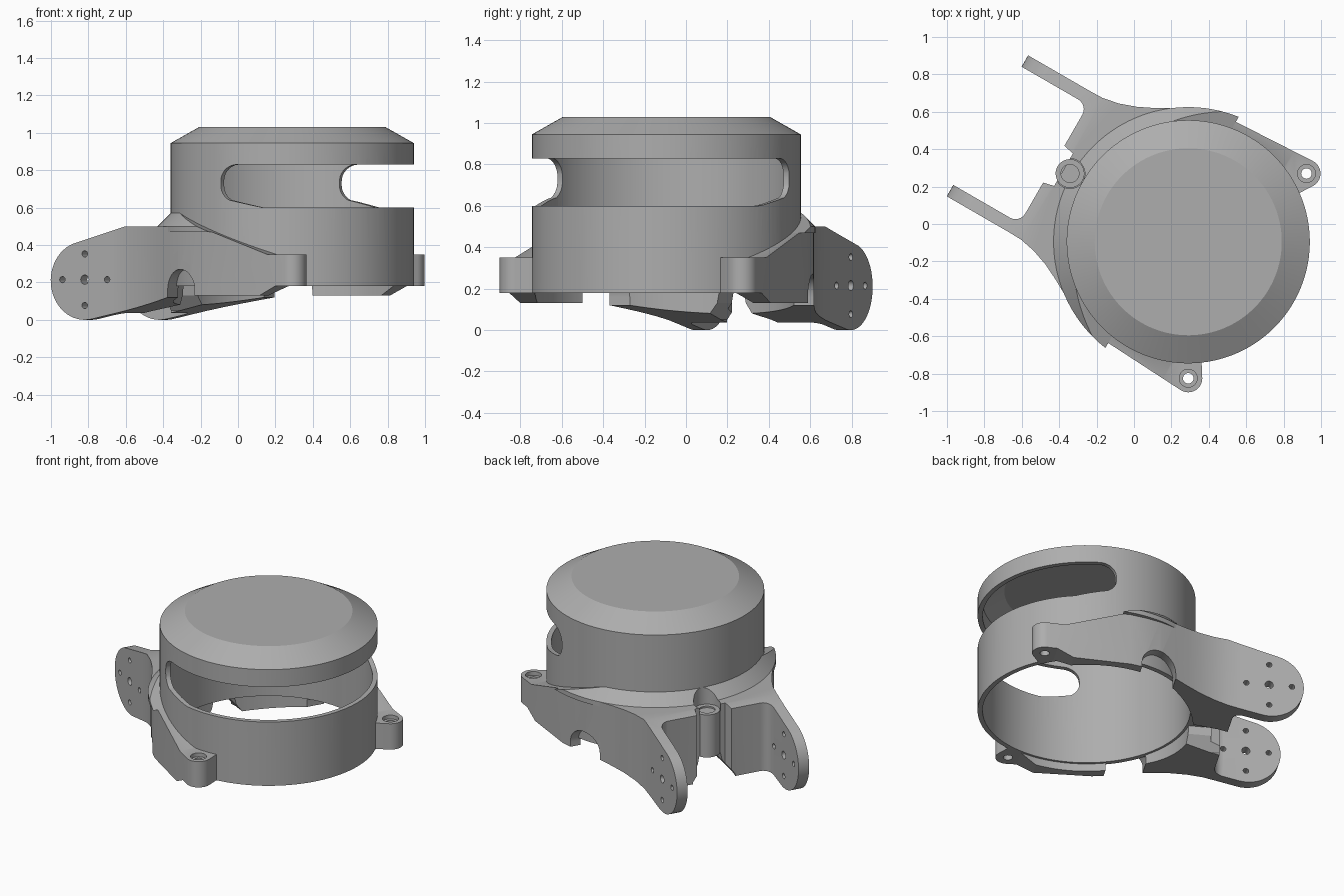
import bpy, bmesh, math
from math import sin, cos, radians, sqrt
from mathutils import Matrix

cube = bpy.data.objects.get("Cube")
if cube:
    bpy.data.objects.remove(cube, do_unlink=True)

# Local frame: drum axis at the origin, arms pointing along +x
PLACE = Matrix.Translation((0.29, -0.095, 0)) @ Matrix.Rotation(radians(150), 4, 'Z')

grey = bpy.data.materials.new("plain grey")
grey.use_nodes = True
grey.diffuse_color = (0.42, 0.42, 0.42, 1)
grey.node_tree.nodes["Principled BSDF"].inputs["Base Color"].default_value = (0.42, 0.42, 0.42, 1)


def finish(name, bm):
    bmesh.ops.recalc_face_normals(bm, faces=bm.faces)
    mesh = bpy.data.meshes.new(name)
    bm.to_mesh(mesh)
    bm.free()
    ob = bpy.data.objects.new(name, mesh)
    bpy.context.collection.objects.link(ob)
    mesh.materials.append(grey)
    return ob


def prism(name, pts, axis, lo, hi):
    """Extrude a closed outline along the given axis."""
    def place(p, d):
        a, b = p
        return {'x': (d, a, b), 'y': (a, d, b), 'z': (a, b, d)}[axis]
    bm = bmesh.new()
    low = [bm.verts.new(place(p, lo)) for p in pts]
    high = [bm.verts.new(place(p, hi)) for p in pts]
    bm.faces.new(low)
    bm.faces.new(high)
    for i in range(len(pts)):
        j = (i + 1) % len(pts)
        bm.faces.new((low[i], low[j], high[j], high[i]))
    return finish(name, bm)


def arc(cx, cy, r, a0, a1, n):
    return [(cx + r * cos(radians(a0 + (a1 - a0) * i / n)),
             cy + r * sin(radians(a0 + (a1 - a0) * i / n))) for i in range(n + 1)]


def cyl(name, x, y, r, lo, hi, axis='z', n=32):
    return prism(name, arc(x, y, r, 0, 360 - 360 / n, n - 1), axis, lo, hi)


def revolve(name, profile, n=128):
    """Spin (radius, height) points; points on the axis become poles."""
    bm = bmesh.new()
    rings = []
    for r, z in profile:
        if r == 0:
            rings.append([bm.verts.new((0, 0, z))] * n)
        else:
            rings.append([bm.verts.new((r * cos(math.tau * i / n), r * sin(math.tau * i / n), z))
                          for i in range(n)])
    for a, b in zip(rings, rings[1:]):
        for i in range(n):
            j = (i + 1) % n
            bm.faces.new(list(dict.fromkeys((a[i], a[j], b[j], b[i]))))
    return finish(name, bm)


def boolean(ob, cutter, op='DIFFERENCE'):
    mod = ob.modifiers.new("cut", 'BOOLEAN')
    mod.operation, mod.object, mod.solver = op, cutter, 'EXACT'
    bpy.context.view_layer.objects.active = ob
    bpy.ops.object.modifier_apply(modifier=mod.name)
    bpy.data.objects.remove(cutter, do_unlink=True)


def bore(ob):
    boolean(ob, cyl("bore", 0, 0, 0.635, -0.5, 1.5, n=128))


# Drum: hollow cup, open below, with a chamfered lid
drum = revolve("drum", [(0, 1.03), (0.5, 1.03), (0.65, 0.945), (0.65, 0.18),
                        (0.62, 0.18), (0.62, 0.93), (0.49, 1.0), (0, 1.0)])

# Long window around half of the drum, with rounded, tapering ends
START, END, STEPS = 84, 276, 96
bm = bmesh.new()
columns = []
for i in range(STEPS + 1):
    # denser columns close to both ends
    t = i / STEPS
    t = t - 0.14 * sin(math.tau * t)
    phi = START + (END - START) * t
    e = min(phi - START, END - phi)
    bow = sqrt(max(0, 1 - (1 - min(e / 9, 1)) ** 2))
    top = 0.74 + 0.09 * bow
    low = 0.72 - 0.09 * bow if e < 5 else 0.64 - 0.04 * min((e - 5) / 17, 1)
    c, s = cos(radians(phi)), sin(radians(phi))
    columns.append([bm.verts.new((r * c, r * s, z))
                    for r, z in ((0.56, low), (0.8, low), (0.8, top), (0.56, top))])
for a, b in zip(columns, columns[1:]):
    for k in range(4):
        m = (k + 1) % 4
        bm.faces.new((a[k], a[m], b[m], b[k]))
bm.faces.new(columns[0])
bm.faces.new(columns[-1])
boolean(drum, finish("window_cutter", bm))

# Bracket: plan outline crossed with a side profile
EAR = (-0.365, 0.632)
half = [(-0.37, 0.5)] + arc(*EAR, 0.075, 210, 87, 14) + [
    (0.15, 0.68), (0.25, 0.655), (0.346, 0.62), (0.435, 0.573), (0.522, 0.525),
    (0.6, 0.487), (0.69, 0.455), (0.78, 0.437), (0.86, 0.435), (1.24, 0.435), (1.24, 0.365)]
half += arc(0.89, 0.305, 0.06, 90, 180, 6)
bracket = prism("bracket", half + [(x, -y) for x, y in reversed(half)], 'z', -0.1, 0.8)
side = [(-0.5, 0.18), (-0.3, 0.18), (-0.2, 0.13)]
side += [(0.22, 0.13)] + arc(0.33, 0.16, 0.11, 180, 0, 16) + [(0.44, 0.12)]
side += arc(1.03, 0.21, 0.21, -102, 70, 28)
side += [(0.78, 0.5), (0.19, 0.5), (-0.25, 0.35), (-0.5, 0.35)]
boolean(bracket, prism("side_profile", side, 'y', -1, 1), 'INTERSECT')
bore(bracket)

# Recess between the arms for the rear screw ear
boolean(bracket, prism("web_notch", [(-0.14, -0.1), (-0.14, 0.05), (-0.08, 0.13), (-0.07, 0.18),
                                     (0.07, 0.18), (0.08, 0.13), (0.14, 0.05), (0.14, -0.1)],
                       'x', 0.5, 0.9))
boolean(bracket, prism("web_recess", [(0.77, -0.1), (0.9, -0.13), (0.9, 0.13), (0.77, 0.1)],
                       'z', -0.2, 0.8))
boolean(bracket, cyl("ear_pocket", 0.73, 0, 0.08, 0.45, 0.8))

# Arm mounting holes
boolean(bracket, cyl("hub_hole", 1.03, 0.215, 0.025, -0.6, 0.6, 'y', 20))
for k in range(4):
    a = k * math.pi / 2
    boolean(bracket, cyl("bolt_hole", 1.03 + 0.138 * cos(a), 0.215 + 0.138 * sin(a),
                         0.017, -0.6, 0.6, 'y', 16))

# Collar: sloped shoulder between bracket and drum, trimmed by the ramp
collar = revolve("collar", [(0, 0.46), (0.72, 0.46), (0.72, 0.5), (0.65, 0.57), (0, 0.57)])
boolean(collar, prism("ramp", [(0.1, 0.4696), (0.6, 0.64), (1, 0.64), (1, 0.4696)], 'y', -1, 1),
        'INTERSECT')
bore(collar)
boolean(collar, cyl("collar_pocket", 0.73, 0, 0.08, 0.3, 0.8))

# Rear screw ear
rear_ear = cyl("rear_screw_ear", 0.73, 0, 0.077, 0.18, 0.46)
bore(rear_ear)

# Countersunk screw holes in all three ears
for ob, x, y, top in ((bracket, *EAR, 0.35), (bracket, EAR[0], -EAR[1], 0.35),
                      (rear_ear, 0.73, 0, 0.46)):
    boolean(ob, cyl("screw_hole", x, y, 0.028, -0.2, 0.8))
    boolean(ob, cyl("screw_seat", x, y, 0.048, top - 0.025, 0.8))

for ob in (drum, bracket, collar, rear_ear):
    ob.data.transform(PLACE)
    bpy.ops.object.select_all(action='DESELECT')
    ob.select_set(True)
    bpy.context.view_layer.objects.active = ob
    bpy.ops.object.shade_smooth_by_angle(angle=radians(25))
